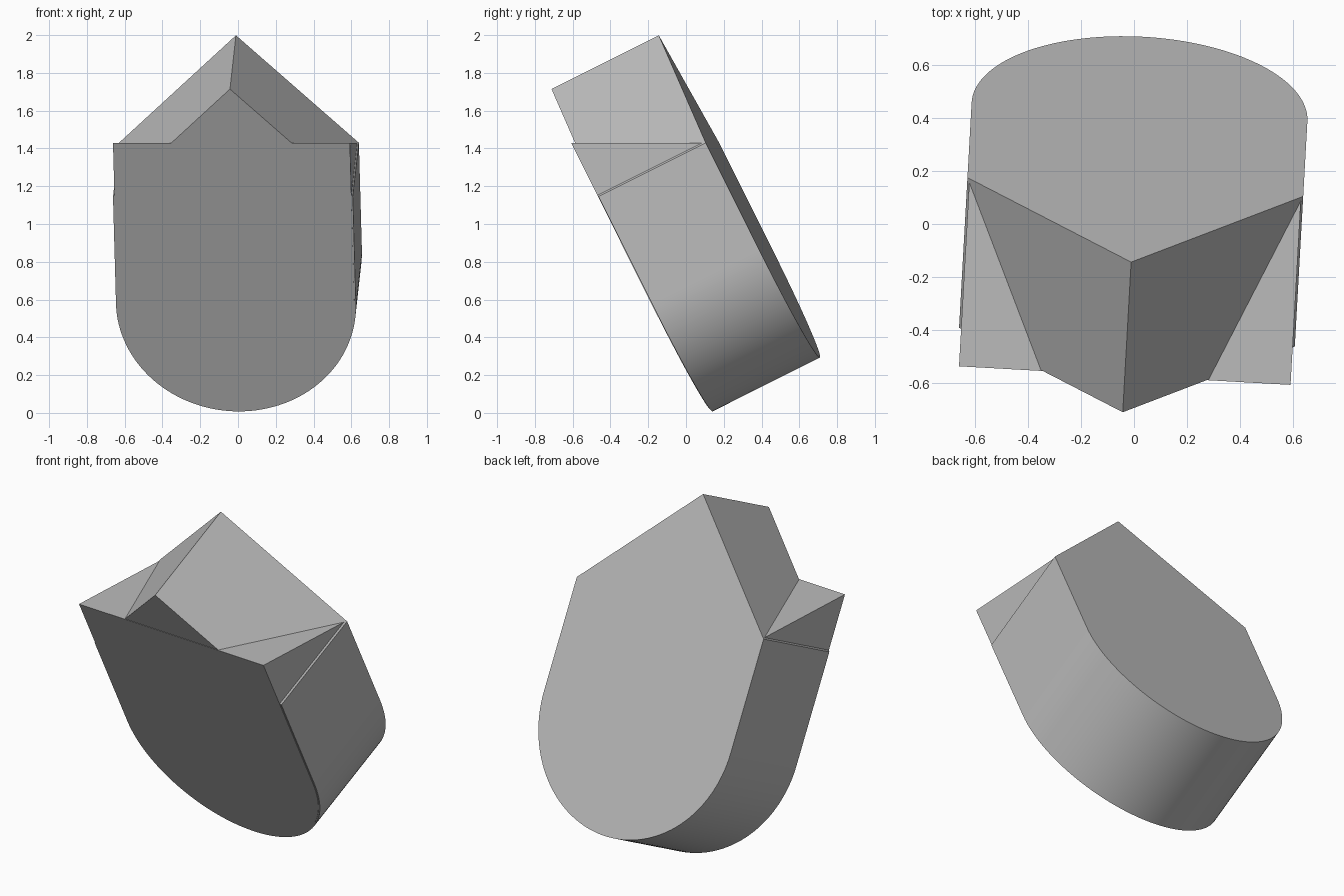
import bpy, bmesh, math
from mathutils import Matrix, Vector

old = bpy.data.objects.get("Cube")
if old:
    bpy.data.objects.remove(old)

R = 0.636                    # half width, gable height and thickness
TILT = math.radians(26.57)   # backward lean of the foot
TURN = math.radians(-3.2)

grey = bpy.data.materials.new("plain grey")
grey.use_nodes = True
colour = (0.5, 0.5, 0.5, 1)
grey.diffuse_color = colour
grey.node_tree.nodes["Principled BSDF"].inputs["Base Color"].default_value = colour

# Local frame: x across, y up the slab, z out of its front face
frame = (Matrix.Translation((0.005, 0.14, 1.43))
         @ Matrix.Rotation(TURN, 4, 'Z')
         @ Matrix.Rotation(math.pi / 2 + TILT, 4, 'X'))


def arch(radius, top, steps=64):
    """Round-bottomed outline, closed by the given top points."""
    arc = [math.pi + math.pi * i / steps for i in range(steps + 1)]
    return top + [(radius * math.cos(a), radius * math.sin(a) - R) for a in arc]


def slab(name, outline, back, front, slope=0):
    """Extrude an outline; slope raises the top edge towards the front."""
    bm = bmesh.new()
    cap = bm.faces.new([bm.verts.new((x, y, back)) for x, y in outline])
    out = bmesh.ops.extrude_face_region(bm, geom=[cap])
    for v in out["geom"]:
        if isinstance(v, bmesh.types.BMVert):
            v.co.z = front
    for v in bm.verts:
        if v.co.y > -0.01:
            v.co.y += slope * v.co.z
    bmesh.ops.recalc_face_normals(bm, faces=bm.faces)
    bm.transform(frame)
    mesh = bpy.data.meshes.new(name)
    bm.to_mesh(mesh)
    bm.free()
    mesh.materials.append(grey)
    obj = bpy.data.objects.new(name, mesh)
    bpy.context.collection.objects.link(obj)
    bpy.ops.object.select_all(action='DESELECT')
    obj.select_set(True)
    bpy.context.view_layer.objects.active = obj
    bpy.ops.object.shade_smooth_by_angle(angle=math.radians(30))
    return obj


# Main slab with a square-cornered gable
slab("gabled_slab", arch(R, [(R, 0), (0, R), (-R, 0)]), 0, R)

# Slightly narrower core whose level top makes the front shoulders
W = R - 0.008
slab("level_topped_core", arch(W, [(W, 0), (-W, 0)]), 0.002, R + 0.003,
     slope=math.tan(TILT))
